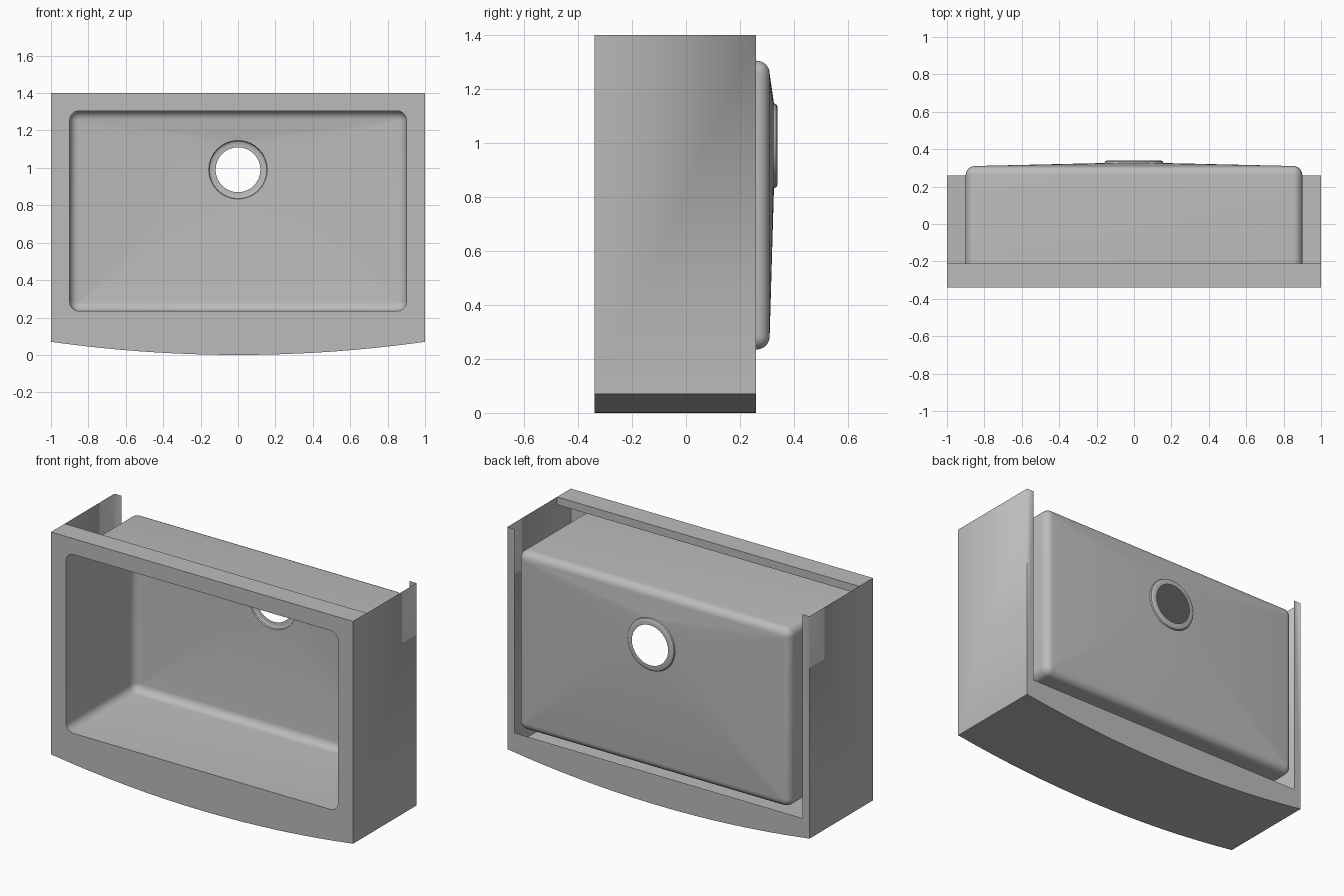
import bpy, bmesh, math

cube = bpy.data.objects.get("Cube")
if cube:
    bpy.data.objects.remove(cube)

FRONT, BACK, LEDGE = -0.34, 0.26, -0.21     # depths of rim, side panels, top ledge
TOP, SIDE_Z, LIP_Z, LIP = 1.4, 0.07, 0.18, 0.047

steel = bpy.data.materials.new("brushed_steel_grey")
steel.use_nodes = True
grey = (0.5, 0.5, 0.5, 1)
steel.diffuse_color = grey
steel.node_tree.nodes["Principled BSDF"].inputs["Base Color"].default_value = grey


def finish(name, bm, angle=35):
    bmesh.ops.remove_doubles(bm, verts=bm.verts, dist=0.0003)
    bmesh.ops.recalc_face_normals(bm, faces=bm.faces)
    mesh = bpy.data.meshes.new(name)
    bm.to_mesh(mesh)
    bm.free()
    mesh.materials.append(steel)
    obj = bpy.data.objects.new(name, mesh)
    bpy.context.collection.objects.link(obj)
    bpy.ops.object.select_all(action="DESELECT")
    obj.select_set(True)
    bpy.context.view_layer.objects.active = obj
    bpy.ops.object.shade_smooth_by_angle(angle=math.radians(angle))
    return obj


def face(bm, *points):
    return bm.faces.new([bm.verts.new(p) for p in points])


def rounded_loop(half_w, half_h, radius, y, centre_z, steps=8):
    """Rounded rectangle in the xz plane; becomes a circle when all sizes match."""
    points = []
    for corner, (sx, sz) in enumerate([(1, 1), (-1, 1), (-1, -1), (1, -1)]):
        for i in range(steps + 1):
            a = math.pi / 2 * (corner + i / steps)
            points.append((sx * (half_w - radius) + radius * math.cos(a), y,
                           centre_z + sz * (half_h - radius) + radius * math.sin(a)))
    return points


# Bowed lower edge of the apron
sweep = (1 + SIDE_Z ** 2) / (2 * SIDE_Z)
SEGMENTS = 16
bow = []
for i in range(SEGMENTS + 1):
    x = -1 + 2 * i / SEGMENTS
    bow.append((x, sweep - math.sqrt(sweep ** 2 - x * x)))
outline = bow + [(1, TOP), (-1, TOP)]

HALF_W, HALF_H, MID_Z, CORNER = 0.9, 0.535, 0.77, 0.05
opening = rounded_loop(HALF_W, HALF_H, CORNER, FRONT, MID_Z)

# Flat rim with the basin opening
bm = bmesh.new()
edges = []
for loop in ([(x, FRONT, z) for x, z in outline], opening):
    verts = [bm.verts.new(p) for p in loop]
    edges += [bm.edges.new((verts[i - 1], verts[i])) for i in range(len(verts))]
bmesh.ops.triangle_fill(bm, use_beauty=True, edges=edges, normal=(0, -1, 0))
finish("front_rim", bm)

# Side panels with folded back lips
for name, s in (("left_panel", 1), ("right_panel", -1)):
    bm = bmesh.new()
    face(bm, (s, FRONT, SIDE_Z), (s, BACK, SIDE_Z), (s, BACK, TOP), (s, FRONT, TOP))
    inner = s * (1 - LIP)
    face(bm, (s, BACK, LIP_Z), (inner, BACK, LIP_Z), (inner, BACK, TOP), (s, BACK, TOP))
    finish(name, bm)

# Bowed apron sheet with its straight-topped back lip
bm = bmesh.new()
for (x0, z0), (x1, z1) in zip(bow, bow[1:]):
    face(bm, (x0, FRONT, z0), (x1, FRONT, z1), (x1, BACK, z1), (x0, BACK, z0))
    face(bm, (x0, BACK, z0), (x1, BACK, z1), (x1, BACK, LIP_Z), (x0, BACK, LIP_Z))
finish("curved_apron", bm)

# Top ledge with a short downturned lip
bm = bmesh.new()
face(bm, (-1, FRONT, TOP), (1, FRONT, TOP), (1, LEDGE, TOP), (-1, LEDGE, TOP))
face(bm, (-1, LEDGE, TOP), (1, LEDGE, TOP), (1, LEDGE, TOP - LIP), (-1, LEDGE, TOP - LIP))
finish("top_ledge", bm)

# Basin: straight walls, filleted edge, floor falling to a recessed drain seat
FILLET, FLOOR, DRAIN_Z = 0.048, 0.31, 0.99
loops = [opening]
for i in range(7):
    a = math.pi / 2 * i / 6
    d = FILLET * (1 - math.cos(a))
    loops.append(rounded_loop(HALF_W - d, HALF_H - d, CORNER - d,
                              FLOOR - FILLET * (1 - math.sin(a)), MID_Z))
for r, y in ((0.157, 0.326), (0.154, 0.334), (0.148, 0.338), (0.14, 0.34), (0.12, 0.34)):
    loops.append(rounded_loop(r, r, r, y, DRAIN_Z))

bm = bmesh.new()
rings = [[bm.verts.new(p) for p in loop] for loop in loops]
for a, b in zip(rings, rings[1:]):
    for i in range(len(a)):
        bm.faces.new((a[i - 1], a[i], b[i], b[i - 1]))
finish("basin", bm)
